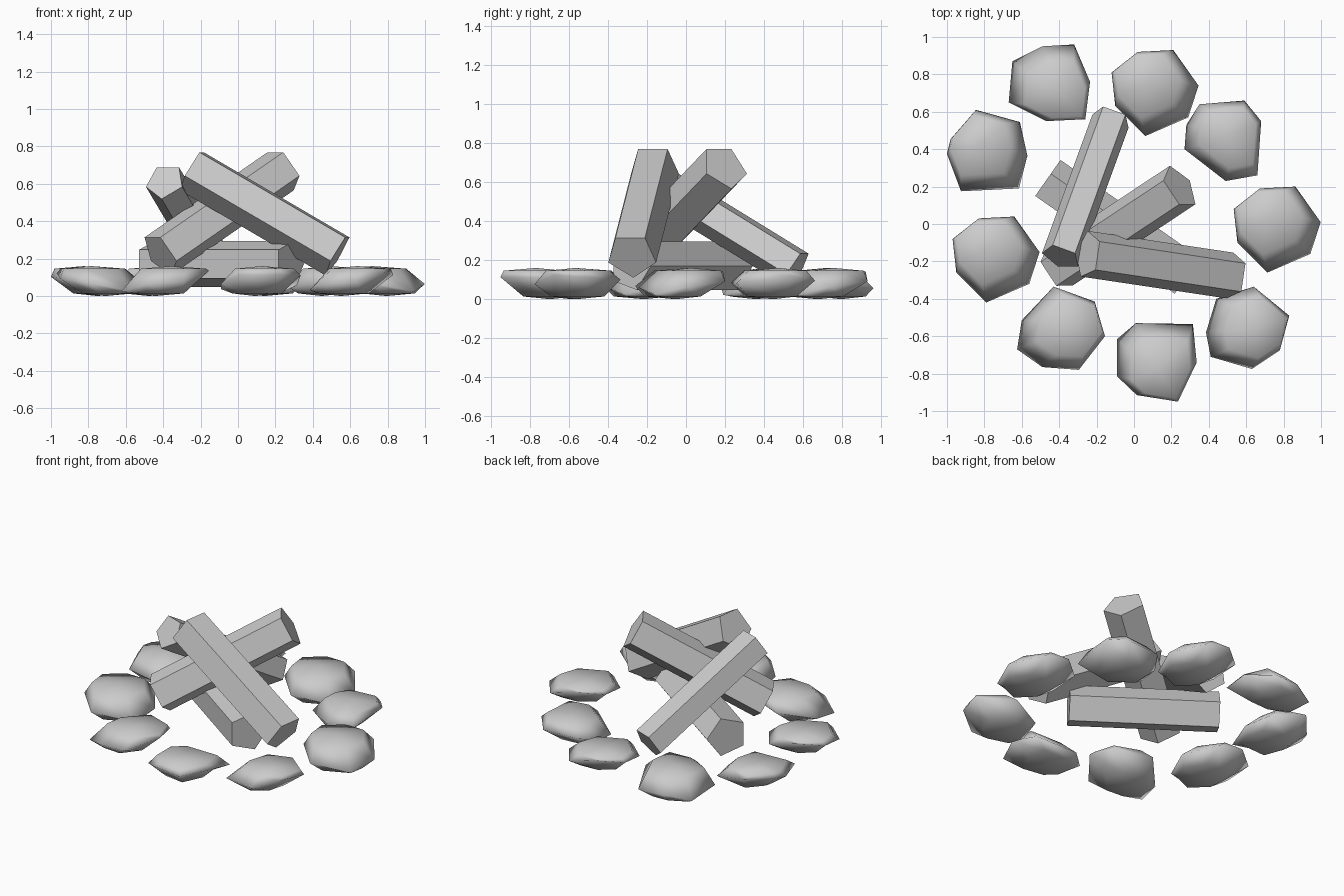
import bpy, bmesh, math
from mathutils import Vector

if "Cube" in bpy.data.objects:
    bpy.data.objects.remove(bpy.data.objects["Cube"])


def make_object(name, bm, smooth=False):
    bmesh.ops.recalc_face_normals(bm, faces=bm.faces[:])
    for f in bm.faces:
        f.smooth = smooth
    me = bpy.data.meshes.new(name)
    bm.to_mesh(me)
    bm.free()
    ob = bpy.data.objects.new(name, me)
    bpy.context.collection.objects.link(ob)
    return ob


def log(name, center, heading, tilt, roll, length=0.91, r=0.13):
    """Five-sided log; heading and downward tilt in degrees."""
    h, t = math.radians(heading), math.radians(tilt)
    d = Vector((math.cos(h) * math.cos(t), math.sin(h) * math.cos(t), -math.sin(t)))
    side = Vector((-math.sin(h), math.cos(h), 0))
    up = d.cross(side)
    c = Vector(center)
    bm = bmesh.new()
    ends = []
    for s in (-0.5, 0.5):
        ring = []
        for k in range(5):
            a = math.radians(roll + 72 * k)
            ring.append(bm.verts.new(c + d * length * s + r * (up * math.cos(a) + side * math.sin(a))))
        bm.faces.new(ring)
        ends.append(ring)
    a, b = ends
    for k in range(5):
        n = (k + 1) % 5
        bm.faces.new((a[k], a[n], b[n], b[k]))
    make_object(name, bm)


def stone(name, center, outline, slope=(0, 0)):
    """Flat rounded stone lofted from a seven-point outline; the rim rises along slope."""
    cx, cy = center
    bm = bmesh.new()
    rings = []
    for scale, z, lean in ((0.62, 0.014, -0.25), (1.0, 0.082, 0), (0.74, 0.146, 0.25)):
        ring = []
        for i, (x, y) in enumerate(outline):
            dz = 0.0
            if scale == 1.0:
                dz = slope[0] * x + slope[1] * y + (0.012 if i % 2 else -0.01)
            ring.append(bm.verts.new((cx + x * scale + lean * slope[0],
                                      cy + y * scale + lean * slope[1], z + dz)))
        rings.append(ring)
    for a, b in zip(rings, rings[1:]):
        for k in range(7):
            n = (k + 1) % 7
            bm.faces.new((a[k], a[n], b[n], b[k]))
    for ring, z in ((rings[0], 0.0), (rings[-1], 0.16)):
        mid = sum((v.co for v in ring), Vector()) / 7
        tip = bm.verts.new((mid.x, mid.y, z))
        for k in range(7):
            bm.faces.new((ring[k], ring[(k + 1) % 7], tip))
    make_object(name, bm, smooth=True)


# Logs: one lying flat, three leaning on it
log("base_log", (-0.095, -0.025, 0.171), -35, 0, 18)
log("leaning_log_front", (0.143, -0.22, 0.45), -8.5, 30, 36)
log("leaning_log_right", (-0.085, -0.02, 0.45), 213.5, 30, 36)
log("leaning_log_back", (-0.255, 0.195, 0.385), 70, 30, 36, r=0.108)

# Ring of stones: three share an outline, the rest are individual
shared = [(-.23, .11), (-.09, .22), (.10, .23), (.235, .04), (.18, -.13), (-.05, -.23), (-.21, -.07)]
for i, c in enumerate([(.11, .70), (.763, -.03), (-.74, -.19)]):
    stone(f"ring_stone_{i + 1}", c, shared, (-.15, .15))
stone("ring_stone_4", (-.45, .755),
      [(-.20, .115), (-.04, .195), (.13, .205), (.215, .005), (.19, -.195), (-.02, -.205), (-.22, -.105)], (.12, -.15))
stone("ring_stone_5", (.47, .445),
      [(-.19, .085), (-.12, .195), (.12, .215), (.21, .105), (.19, -.185), (.02, -.215), (-.20, -.045)], (.1, .05))
stone("ring_stone_6", (.605, -.555),
      [(-.165, .155), (.035, .22), (.225, .065), (.175, -.12), (.025, -.22), (-.195, -.155), (-.22, -.025)], (.18, 0))
stone("ring_stone_7", (.12, -.74),
      [(-.21, .125), (-.11, .21), (.195, .205), (.215, 0), (.115, -.21), (-.105, -.175), (-.21, -.075)], (.08, -.15))
stone("ring_stone_8", (-.39, -.56),
      [(-.21, .045), (-.04, .225), (.18, .145), (.235, -.04), (.095, -.22), (-.10, -.205), (-.235, -.11)], (.18, .05))
stone("ring_stone_9", (-.785, .39),
      [(-.195, .065), (-.06, .22), (.175, .155), (.215, -.025), (.17, -.20), (-.14, -.215), (-.215, -.015)], (-.15, .12))
